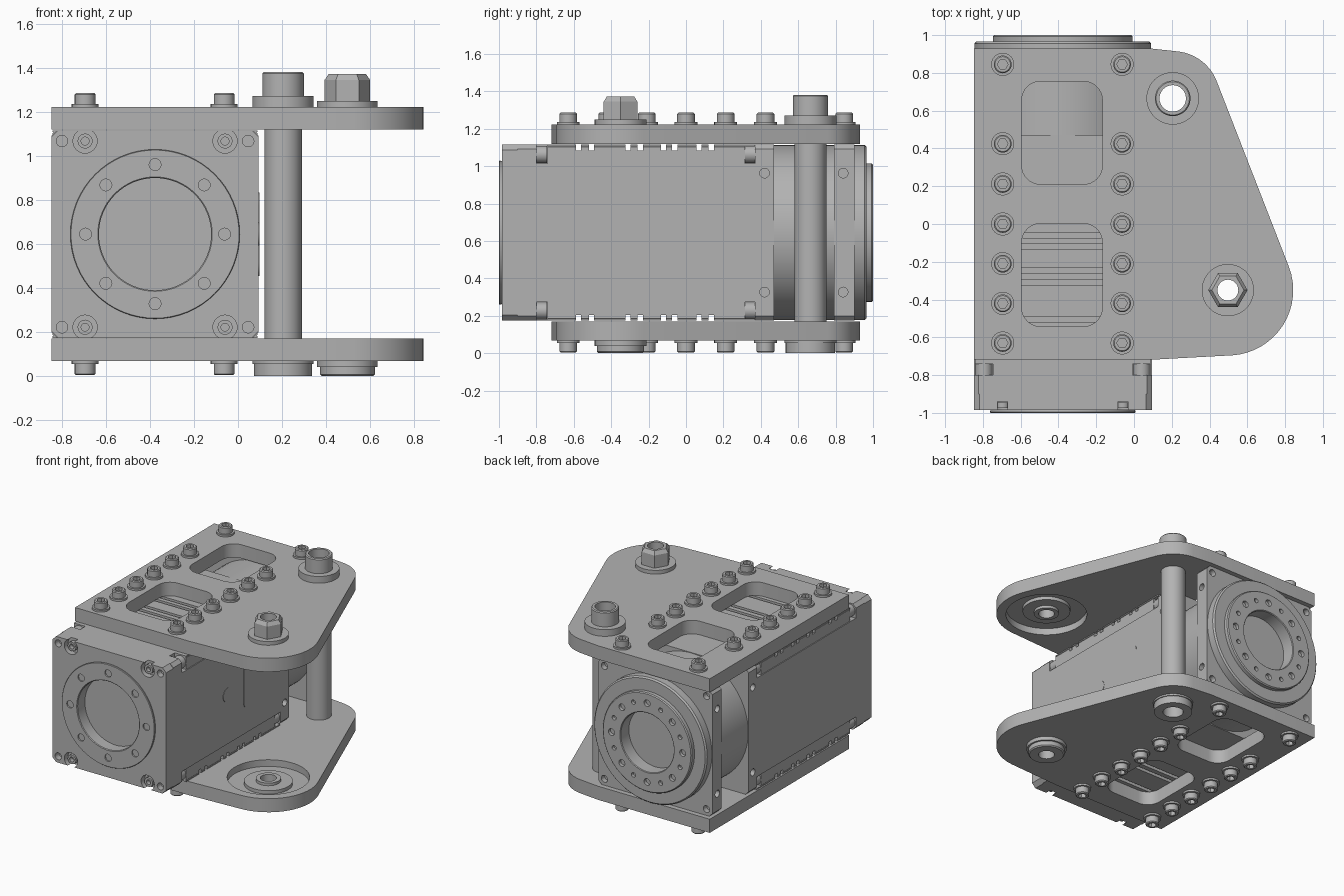
import bpy, bmesh, math
from mathutils import Vector

if "Cube" in bpy.data.objects:
    bpy.data.objects.remove(bpy.data.objects["Cube"])

CX, CZ, H = -0.377, 0.645, 0.471      # axis of the housing and its half width
PIN, HUB = (0.205, 0.665), (0.497, -0.35)
IN, OUT = 0.475, 0.577                # inner and outer plate faces, from CZ

grey = bpy.data.materials.new("machined_grey")
grey.diffuse_color = (0.45, 0.45, 0.45, 1)
grey.use_nodes = True
grey.node_tree.nodes["Principled BSDF"].inputs["Base Color"].default_value = grey.diffuse_color

# local (u, v, w), with w along the chosen axis
MAP = {'X': lambda u, v, w: (w, u, v),
       'Y': lambda u, v, w: (u, w, v),
       'Z': lambda u, v, w: (u, v, w)}


def finish(name, bm):
    bmesh.ops.remove_doubles(bm, verts=bm.verts, dist=1e-5)
    bmesh.ops.recalc_face_normals(bm, faces=bm.faces)
    me = bpy.data.meshes.new(name)
    bm.to_mesh(me)
    bm.free()
    me.materials.append(grey)
    ob = bpy.data.objects.new(name, me)
    bpy.context.collection.objects.link(ob)
    return ob


def prism(name, pts, lo, hi, axis='Z'):
    bm = bmesh.new()
    a, b = ([bm.verts.new(MAP[axis](u, v, w)) for u, v in pts] for w in (lo, hi))
    bm.faces.new(a)
    bm.faces.new(b)
    n = len(pts)
    for i in range(n):
        j = (i + 1) % n
        bm.faces.new((a[i], a[j], b[j], b[i]))
    return finish(name, bm)


def lathe(name, prof, u, v, axis='Z', segs=48):
    """Spin (radius, height) points; profiles away from the axis close into a ring."""
    bm = bmesh.new()
    rings = []
    for r, h in prof:
        rings.append([bm.verts.new(MAP[axis](u + r * math.cos(2 * math.pi * i / segs),
                                             v + r * math.sin(2 * math.pi * i / segs), h))
                      for i in range(segs)])
    if prof[0][0] > 0:
        rings.append(rings[0])
    for p, q in zip(rings, rings[1:]):
        for i in range(segs):
            j = (i + 1) % segs
            bm.faces.new((p[i], p[j], q[j], q[i]))
    return finish(name, bm)


def cyl(name, u, v, r, lo, hi, axis='Z', segs=48):
    return lathe(name, [(0, lo), (r, lo), (r, hi), (0, hi)], u, v, axis, segs)


def rrect(cx, cy, w, h, r, steps=8):
    pts = []
    for k, (sx, sy) in enumerate(((1, 1), (-1, 1), (-1, -1), (1, -1))):
        for i in range(steps + 1):
            a = math.pi / 2 * (k + i / steps)
            pts.append((cx + sx * (w / 2 - r) + r * math.cos(a),
                        cy + sy * (h / 2 - r) + r * math.sin(a)))
    return pts


def box(name, x0, x1, y0, y1, z0, z1):
    return prism(name, [(x0, y0), (x1, y0), (x1, y1), (x0, y1)], z0, z1)


def cut(ob, cutters):
    bpy.context.view_layer.objects.active = ob
    for c in cutters:
        m = ob.modifiers.new("cut", 'BOOLEAN')
        m.operation, m.solver, m.object = 'DIFFERENCE', 'EXACT', c
        bpy.ops.object.modifier_apply(modifier=m.name)
        bpy.data.objects.remove(c)
    return ob


def circle_cuts(r_circle, n, radii, lo, hi):
    return [cyl("cutter", CX + r_circle * math.cos(2 * math.pi * i / n),
                CZ + r_circle * math.sin(2 * math.pi * i / n),
                radii[i % len(radii)], lo, hi, 'Y', 16) for i in range(n)]


S = (-1, 1)
CORNERS = [(sx, sz) for sx in S for sz in S]

# --- side plates: outline with a large and a small rounded end
outline = [(-0.848, 0.93), (-0.848, -0.718), (0.1, -0.718)]
for (cx, cy), r, a0, a1 in ((HUB, 0.346, -86, 21), (PIN, 0.25, 21, 84)):
    for i in range(17):
        a = math.radians(a0 + (a1 - a0) * i / 16)
        outline.append((cx + r * math.cos(a), cy + r * math.sin(a)))
outline.append((0.08, 0.93))

for s, side in ((1, "upper"), (-1, "lower")):
    z = lambda d: CZ + s * d
    plate = prism(side + "_plate", outline, z(IN), z(OUT))
    cut(plate, [
        prism("cutter", rrect(-0.381, 0.483, 0.427, 0.545, 0.1), z(0.4), z(0.7)),
        prism("cutter", rrect(-0.381, -0.27, 0.427, 0.545, 0.1), z(0.4), z(0.7)),
        cyl("cutter", *PIN, 0.08, z(0.4), z(0.7)),
        cyl("cutter", *HUB, 0.07, z(0.4), z(0.7)),
        cyl("cutter", *HUB, 0.28, z(0.4), z(IN + 0.05), segs=64)])
    # stepped bushing sitting in the recess
    lathe(side + "_hub_bushing",
          [(0.055, z(0.48)), (0.085, z(0.48)), (0.085, z(0.5)), (0.165, z(0.5)),
           (0.165, z(0.53)), (0.138, z(0.53)), (0.138, z(0.605)), (0.055, z(0.605))], *HUB)

# lower hub cap and upper hub nut
lathe("lower_hub_cap", [(0.055, 0.045), (0.125, 0.045), (0.125, 0.008), (0.117, 0),
                        (0.055, 0)], *HUB)
nut = lathe("hub_nut", [(0, 1.25), (0.104, 1.25), (0.104, 1.345), (0.085, 1.372), (0, 1.372)],
            *HUB, segs=6)
cut(nut, [cyl("cutter", *HUB, 0.055, 1.2, 1.4)])

# --- hollow spacer post through both plates
lathe("spacer_post",
      [(0.07, 0), (0.132, 0), (0.132, 0.055), (0.139, 0.055), (0.139, 0.068), (0.085, 0.068),
       (0.085, 1.222), (0.139, 1.222), (0.139, 1.272), (0.094, 1.272), (0.094, 1.375),
       (0.088, 1.382), (0.07, 1.382)], *PIN)

# --- plate bolts with washer and hex socket, sharing one mesh
bolt = lathe("plate_bolt", [(0, -0.03), (0.03, -0.03), (0.03, 0), (0.061, 0), (0.061, 0.014),
                            (0.047, 0.014), (0.047, 0.058), (0.041, 0.064), (0, 0.064)],
             0, 0, segs=24)
cut(bolt, [cyl("cutter", 0, 0, 0.028, 0.03, 0.1, segs=6)])
bolt_mesh = bolt.data
bpy.data.objects.remove(bolt)
for s in S:
    for x in (-0.695, -0.063):
        for y in (0.845, 0.425, 0.212, 0, -0.21, -0.42, -0.63):
            b = bpy.data.objects.new("plate_bolt", bolt_mesh)
            b.location = (x, y, CZ + s * OUT)
            b.rotation_euler.x = 0 if s > 0 else math.pi
            bpy.context.collection.objects.link(b)


def square(half, c):
    h, k = half, half - c
    return [(CX + a, CZ + b) for a, b in ((h, k), (k, h), (-k, h), (-h, k),
                                          (-h, -k), (-k, -h), (k, -h), (h, -k))]


# --- motor body with cooling grooves, above and below
body = prism("motor_body", square(H - 0.006, 0.006), -0.74, 0.37, 'Y')
for sx in S:
    x = CX + sx * (H - 0.003)
    box("body_side_panel", x - 0.003, x + 0.003, -0.74, 0.37, CZ - 0.37, CZ + 0.37)
for s in S:
    box("body_face", CX - 0.465, CX + 0.465, -0.74, 0.37, CZ + s * 0.467 - 0.004,
        CZ + s * 0.467 + 0.004)
faces = [o for o in bpy.data.objects if o.name.startswith("body_face")]
for ob in [body] + faces:
    cut(ob, [box("cutter", -1, 0.2, y - 0.014, y + 0.014, CZ + s * 0.458 - 0.018,
                 CZ + s * 0.458 + 0.018)
             for s in S for y in (-0.575, -0.505, -0.31, -0.245, -0.12, -0.06, 0.07, 0.135)])
cut(body, [box("cutter", *sorted((CX + sx * 0.37, CX + sx * 0.6)), 0.315, 0.38,
               *sorted((CZ + sz * 0.37, CZ + sz * 0.46))) for sx, sz in CORNERS])

# access cover and plug on the right side
right = CX + H
prism("access_cover", rrect(0.035, CZ, 0.21, 0.38, 0.06), right - 0.002, right + 0.003, 'X')
cyl("side_plug", -0.26, CZ, 0.052, right - 0.002, right + 0.003, 'X', 32)

# --- front flange: rear block with corner pockets, then the face plate
block = prism("front_block", square(H, 0.025), -0.9, -0.74, 'Y')
cut(block, [box("cutter", *sorted((CX + sx * 0.37, CX + sx * 0.6)), -0.8, -0.7,
                *sorted((CZ + sz * 0.37, CZ + sz * 0.6))) for sx, sz in CORNERS])
face = prism("front_face_plate", square(H, 0.03), -0.985, -0.9, 'Y')
cut(face, [cyl("cutter", CX + sx * u, CZ + sz * 0.423, r, -1.1, -0.94, 'Y', 24)
           for sx, sz in CORNERS for u, r in ((0.318, 0.055), (0.423, 0.026))]
    + [cyl("cutter", CX, CZ, 0.255, -1.1, -0.91, 'Y', 64)])
for sx, sz in CORNERS:
    lathe("flange_screw", [(0.018, -0.945), (0.034, -0.945), (0.034, -0.975), (0.018, -0.975)],
          CX + sx * 0.318, CZ + sz * 0.423, 'Y', 20)
    for y0, y1 in ((-0.8, -0.742), (0.315, 0.372)):
        cyl("corner_screw", CX + sx * 0.418, CZ + sz * 0.418, 0.046, y0, y1, 'Y', 24)
ring = lathe("front_ring", [(0.255, -0.98), (0.382, -0.98), (0.385, -0.996), (0.382, -1.0),
                            (0.26, -1.0), (0.255, -0.995)], CX, CZ, 'Y', 64)
cut(ring, circle_cuts(0.316, 8, (0.027,), -1.1, -0.99))

# --- rear gearbox: blocks, round drum, output disc and ring
for name, y0, y1, yh in (("rear_block", 0.37, 0.47, 0.42), ("rear_flange", 0.79, 0.9, 0.84)):
    ob = prism(name, square(H, 0.025), y0, y1, 'Y')
    cut(ob, [cyl("cutter", yh, CZ + sz * 0.318, 0.026, *sorted((CX + sx * 0.42, CX + sx * 0.6)),
                 'X', 16) for sx, sz in CORNERS]
        + ([cyl("cutter", CX + sx * 0.423, CZ + sz * 0.423, 0.026, 0.86, 1, 'Y', 16)
            for sx, sz in CORNERS] if y1 > 0.8 else []))
cyl("gear_drum", CX, CZ, H - 0.003, 0.47, 0.79, 'Y', 72)
lathe("output_disc", [(0.22, 0.9), (0.468, 0.9), (0.468, 0.955), (0.458, 0.966), (0.22, 0.966)],
      CX, CZ, 'Y', 72)
out = lathe("output_ring", [(0.22, 0.96), (0.37, 0.96), (0.37, 0.993), (0.363, 1.0),
                            (0.225, 1.0), (0.22, 0.995)], CX, CZ, 'Y', 64)
cut(out, circle_cuts(0.295, 16, (0.025, 0.017), 0.975, 1.1))

# smooth round surfaces, keeping machined edges sharp
bpy.ops.object.select_all(action='SELECT')
bpy.ops.object.shade_smooth_by_angle(angle=math.radians(30))
